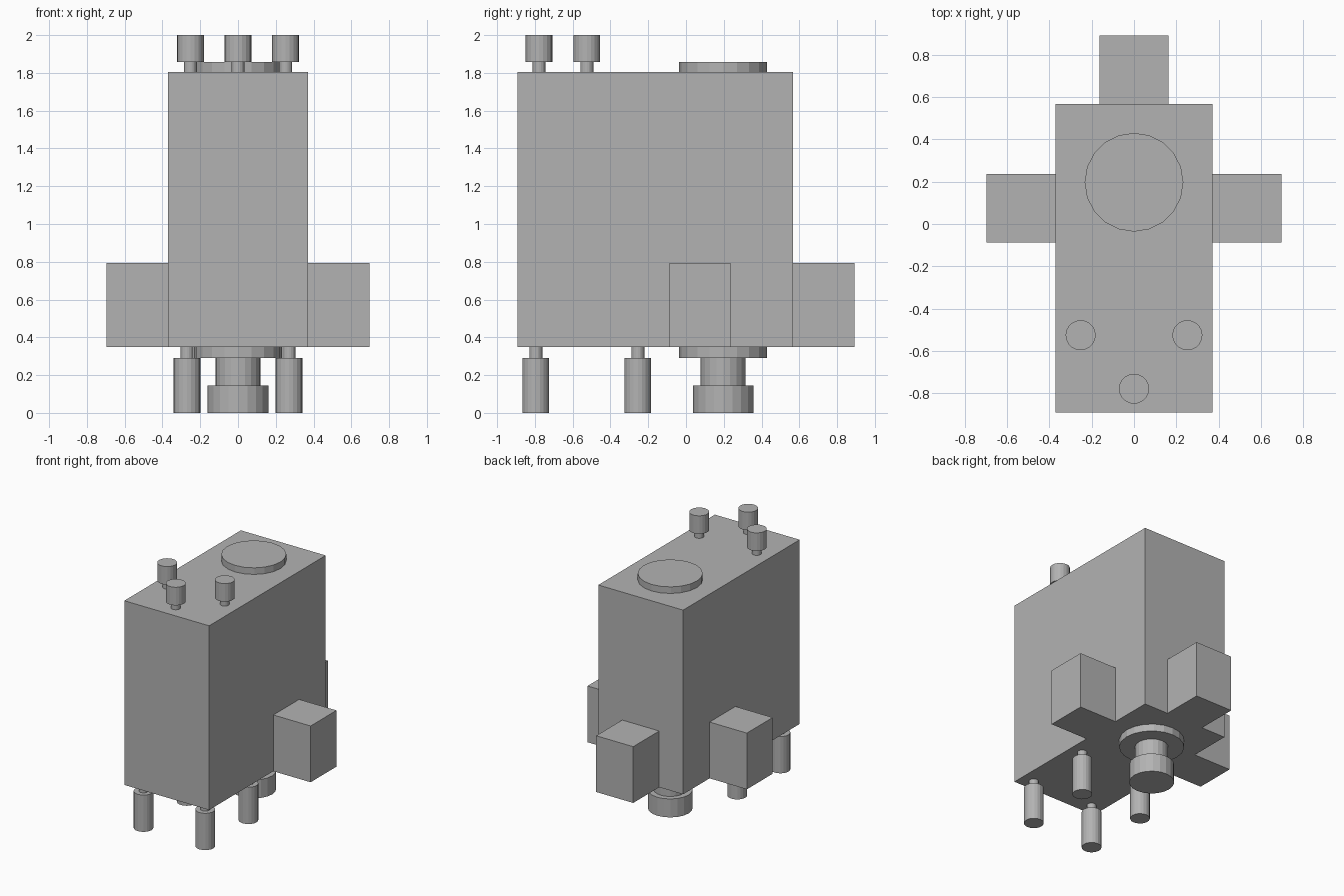
import bpy
import bmesh
from mathutils import Matrix, Vector

cube = bpy.data.objects.get("Cube")
if cube:
    bpy.data.objects.remove(cube, do_unlink=True)

# One plain grey for everything
grey = bpy.data.materials.new("plain grey")
grey.use_nodes = True
colour = (0.45, 0.45, 0.45, 1)
grey.diffuse_color = colour
grey.node_tree.nodes["Principled BSDF"].inputs["Base Color"].default_value = colour


def finish(bm, name):
    mesh = bpy.data.meshes.new(name)
    bm.to_mesh(mesh)
    bm.free()
    mesh.materials.append(grey)
    obj = bpy.data.objects.new(name, mesh)
    bpy.context.collection.objects.link(obj)
    return obj


def box(name, low, high):
    low, high = Vector(low), Vector(high)
    bm = bmesh.new()
    bmesh.ops.create_cube(bm, size=1, matrix=Matrix.Translation((low + high) / 2)
                          @ Matrix.Diagonal((*(high - low), 1)))
    return finish(bm, name)


def turned(name, x, y, sections, sides):
    """Stacked cylinders, each given as radius, bottom and top."""
    bm = bmesh.new()
    for radius, low, high in sections:
        bmesh.ops.create_cone(bm, cap_ends=True, segments=sides, radius1=radius,
                              radius2=radius, depth=high - low,
                              matrix=Matrix.Translation((x, y, (low + high) / 2)))
    return finish(bm, name)


HALF_X, FRONT, BACK = 0.371, -0.891, 0.566
BASE, TOP = 0.348, 1.805
ARM_X, ARM_TOP = 0.697, 0.793

# Main housing and the three blocks around its foot
box("housing", (-HALF_X, FRONT, BASE), (HALF_X, BACK, TOP))
box("left_block", (HALF_X, -0.088, BASE), (ARM_X, 0.235, ARM_TOP))
box("right_block", (-ARM_X, -0.088, BASE), (-HALF_X, 0.235, ARM_TOP))
box("back_block", (-0.162, BACK, BASE), (0.162, -FRONT, ARM_TOP))

# Round plates above and below, with the stepped foot
PLATE_Y, PLATE_R = 0.197, 0.233
turned("top_plate", 0, PLATE_Y, [(PLATE_R, TOP, 1.857)], 20)
turned("bottom_plate", 0, PLATE_Y, [(PLATE_R, 0.291, BASE)], 20)
turned("stepped_foot", 0, PLATE_Y, [(0.119, 0.146, 0.291), (0.161, 0, 0.146)], 20)

# Three knobs on top
for name, x, y in (("right", -0.252, -0.525), ("left", 0.252, -0.525),
                   ("front", 0, -0.778)):
    turned(name + "_knob", x, y, [(0.034, TOP, 1.857), (0.071, 1.857, 2)], 20)

# Four pins below
for side, x in (("right", -0.27), ("left", 0.27)):
    for place, y in (("front", -0.795), ("back", -0.255)):
        turned(f"{place}_{side}_pin", x, y, [(0.034, 0.291, BASE), (0.071, 0, 0.291)], 20)
